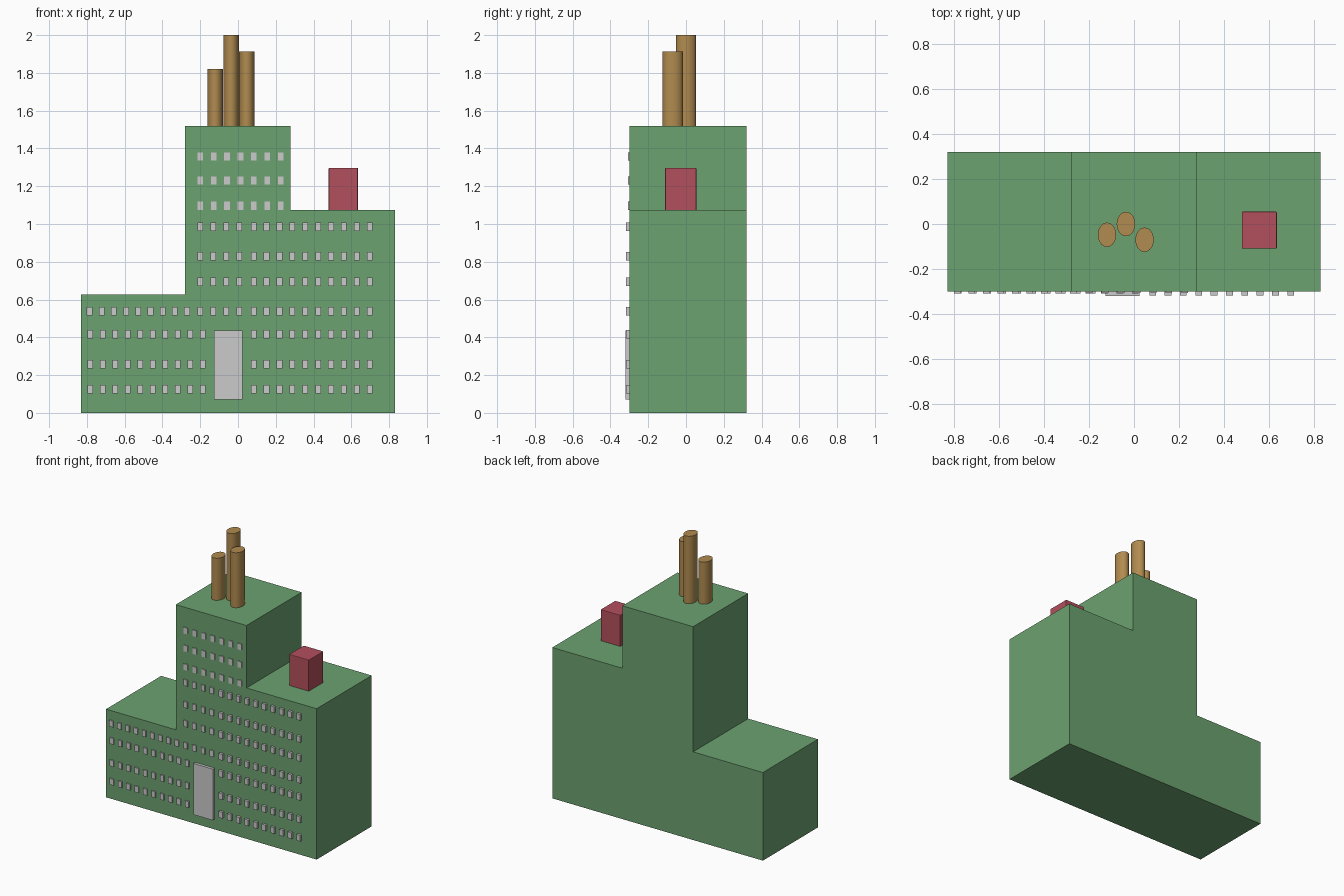
import bpy, bmesh, math
from mathutils import Matrix, Vector

if "Cube" in bpy.data.objects:
    bpy.data.objects.remove(bpy.data.objects["Cube"])


def material(name, rgb):
    m = bpy.data.materials.new(name)
    m.diffuse_color = (*rgb, 1)
    m.use_nodes = True
    m.node_tree.nodes["Principled BSDF"].inputs["Base Color"].default_value = m.diffuse_color
    return m


GREEN = material("wall_green", (0.15, 0.36, 0.16))
RED = material("roof_red", (0.45, 0.08, 0.11))
BROWN = material("stack_brown", (0.44, 0.26, 0.08))
FRONT = -0.30   # y of the facade


def finish(name, bm, mat=None):
    bmesh.ops.recalc_face_normals(bm, faces=bm.faces)
    me = bpy.data.meshes.new(name)
    bm.to_mesh(me)
    bm.free()
    ob = bpy.data.objects.new(name, me)
    bpy.context.collection.objects.link(ob)
    if mat:
        me.materials.append(mat)
    return ob


def add_box(bm, lo, hi):
    lo, hi = Vector(lo), Vector(hi)
    mat = Matrix.Translation((lo + hi) / 2) @ Matrix.Diagonal((*(hi - lo), 1))
    bmesh.ops.create_cube(bm, size=1, matrix=mat)


def box(name, lo, hi, mat=None):
    bm = bmesh.new()
    add_box(bm, lo, hi)
    return finish(name, bm, mat)


def window_bank(name, x0, x1, count, rows, front):
    bm = bmesh.new()
    for z in rows:
        for i in range(count):
            x = x0 + (x1 - x0) * i / (count - 1)
            add_box(bm, (x - 0.015, front, z - 0.022), (x + 0.015, FRONT + 0.005, z + 0.022))
    return finish(name, bm)


# Stepped building: front profile extruded backwards
profile = [(-0.83, 0), (0.83, 0), (0.83, 1.075), (0.277, 1.075),
           (0.277, 1.52), (-0.28, 1.52), (-0.28, 0.628), (-0.83, 0.628)]
bm = bmesh.new()
face = bm.faces.new([bm.verts.new((x, FRONT, z)) for x, z in profile])
ext = bmesh.ops.extrude_face_region(bm, geom=[face], use_keep_orig=True)
bmesh.ops.translate(bm, vec=(0, 0.62, 0),
                    verts=[v for v in ext["geom"] if isinstance(v, bmesh.types.BMVert)])
finish("building", bm, GREEN)

# Rooftop block with slightly softened edges
roof = box("roof_block", (0.48, -0.11, 1.07), (0.635, 0.055, 1.297), RED)
bev = roof.modifiers.new("bevel", "BEVEL")
bev.width = 0.004
bev.segments = 2

# Front door slab
box("door", (-0.127, -0.32, 0.072), (0.025, FRONT + 0.005, 0.437))

# Window banks on the facade
lower = (0.416, 0.257, 0.125)
middle = (0.986, 0.829, 0.694, 0.538)
window_bank("tower_windows", -0.2, 0.226, 7, (1.357, 1.23, 1.097), -0.307)
window_bank("middle_windows", -0.2, 0.006, 4, middle, -0.308)
window_bank("right_windows", 0.083, 0.697, 10, middle + lower, -0.317)
window_bank("left_windows", -0.782, -0.187, 10, lower, -0.309)
window_bank("left_top_windows", -0.786, -0.27, 9, (0.538,), -0.308)

# Three oval chimney stacks
for name, x, y, top in (("left_stack", -0.12, -0.048, 1.82),
                        ("middle_stack", -0.036, 0.0, 2.0),
                        ("right_stack", 0.047, -0.07, 1.912)):
    h = top - 1.51
    bm = bmesh.new()
    bmesh.ops.create_cone(bm, cap_ends=True, segments=32, radius1=1, radius2=1, depth=1,
                          matrix=Matrix.Translation((x, y, 1.51 + h / 2))
                          @ Matrix.Diagonal((0.041, 0.054, h, 1)))
    ob = finish(name, bm, BROWN)
    bpy.ops.object.select_all(action="DESELECT")
    ob.select_set(True)
    bpy.context.view_layer.objects.active = ob
    bpy.ops.object.shade_smooth_by_angle(angle=math.radians(35))
